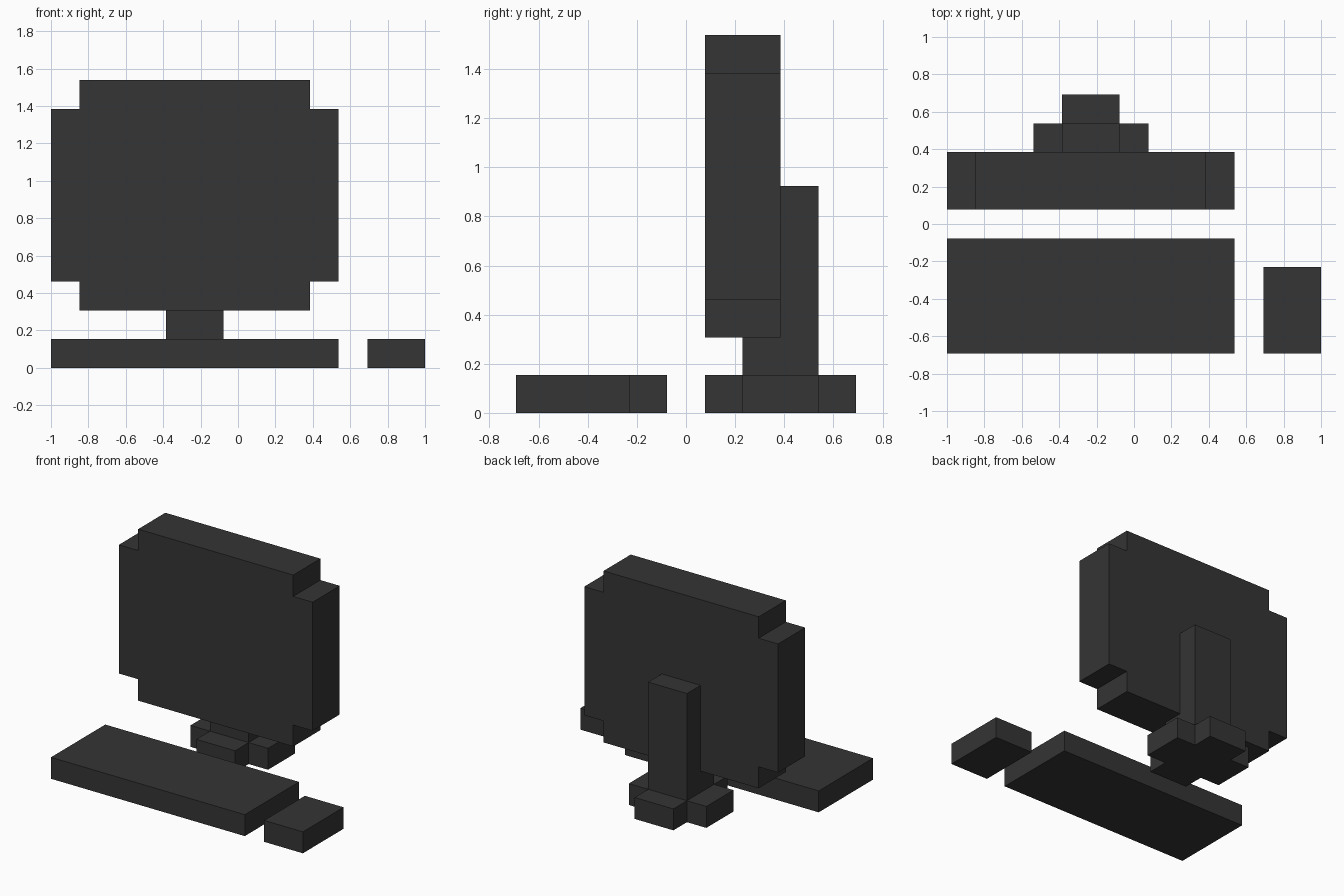
import bpy
import bmesh
from mathutils import Vector

cube = bpy.data.objects.get("Cube")
if cube:
    bpy.data.objects.remove(cube, do_unlink=True)

U = 2 / 13  # one block of the grid on which the model is built

charcoal = bpy.data.materials.new("charcoal")
charcoal.use_nodes = True
charcoal.diffuse_color = (0.035, 0.035, 0.035, 1)
charcoal.node_tree.nodes["Principled BSDF"].inputs["Base Color"].default_value = charcoal.diffuse_color


def prism(name, axis, outline, start, end):
    """Extrude an outline, in block units, along the x, y or z axis."""
    k = "xyz".index(axis)
    bm = bmesh.new()
    verts = []
    for point in outline:
        co = list(point)
        co.insert(k, start)
        verts.append(bm.verts.new(Vector(co) * U))
    face = bm.faces.new(verts)
    grown = bmesh.ops.extrude_face_region(bm, geom=[face])
    shift = Vector((0, 0, 0))
    shift[k] = (end - start) * U
    moved = [g for g in grown["geom"] if isinstance(g, bmesh.types.BMVert)]
    bmesh.ops.translate(bm, verts=moved, vec=shift)
    bmesh.ops.recalc_face_normals(bm, faces=bm.faces)
    mesh = bpy.data.meshes.new(name)
    bm.to_mesh(mesh)
    bm.free()
    mesh.materials.append(charcoal)
    obj = bpy.data.objects.new(name, mesh)
    bpy.context.collection.objects.link(obj)
    return obj


def rectangle(a0, a1, b0, b1):
    return [(a0, b0), (a1, b0), (a1, b1), (a0, b1)]


def notched(a0, a1, b0, b1):
    """Rectangle with a one-block square cut from each corner."""
    return [(a0 + 1, b0), (a1 - 1, b0), (a1 - 1, b0 + 1), (a1, b0 + 1),
            (a1, b1 - 1), (a1 - 1, b1 - 1), (a1 - 1, b1), (a0 + 1, b1),
            (a0 + 1, b1 - 1), (a0, b1 - 1), (a0, b0 + 1), (a0 + 1, b0 + 1)]


# Monitor with stepped corners
prism("monitor", "y", notched(-6.5, 3.5, 2, 10), 0.5, 2.5)

# Cross-shaped foot and the post that steps behind the monitor
prism("stand_foot", "z", notched(-3.5, 0.5, 0.5, 4.5), 0, 1)
post = [(1.5, 1), (3.5, 1), (3.5, 6), (2.5, 6), (2.5, 2), (1.5, 2)]
prism("stand_post", "x", post, -2.5, -0.5)

# Keyboard and mouse
prism("keyboard", "z", rectangle(-6.5, 3.5, -4.5, -0.5), 0, 1)
prism("mouse", "z", rectangle(4.5, 6.5, -4.5, -1.5), 0, 1)
